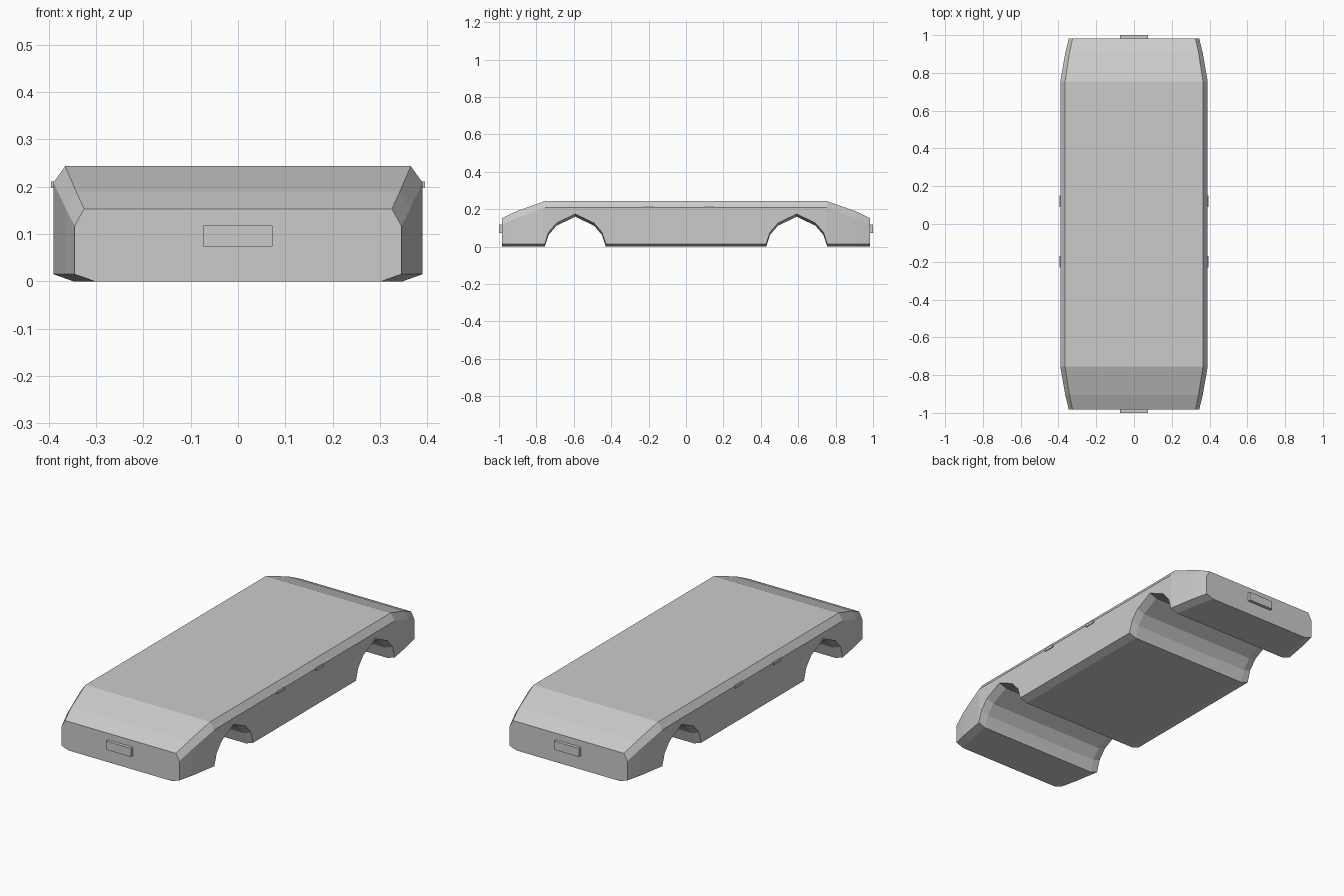
import bpy, bmesh

cube = bpy.data.objects.get("Cube")
if cube:
    bpy.data.objects.remove(cube, do_unlink=True)

grey = bpy.data.materials.new("body_grey")
grey.use_nodes = True
COLOUR = (0.6, 0.6, 0.6, 1)
grey.diffuse_color = COLOUR
grey.node_tree.nodes["Principled BSDF"].inputs["Base Color"].default_value = COLOUR


def make_object(name, bm):
    bmesh.ops.recalc_face_normals(bm, faces=bm.faces)
    mesh = bpy.data.meshes.new(name)
    bm.to_mesh(mesh)
    bm.free()
    mesh.materials.append(grey)
    ob = bpy.data.objects.new(name, mesh)
    bpy.context.collection.objects.link(ob)
    return ob


def box(name, low, high):
    bm = bmesh.new()
    bmesh.ops.create_cube(bm, size=1)
    for v in bm.verts:
        v.co = [(a + b) / 2 + c * (b - a) for a, b, c in zip(low, high, v.co)]
    return make_object(name, bm)


# Stations along one half: y, underside height, half width, shoulder height, roof half width, roof height
AXLE = 0.592
FULL = (0.39, 0.208, 0.365, 0.243)
arch = [(-0.163, 0), (-0.143, 0.062), (-0.1, 0.112), (0, 0.16),
        (0.1, 0.112), (0.143, 0.062), (0.163, 0)]
half = [(AXLE + dy, z) + FULL for dy, z in arch]
half += [(0.905, 0, 0.364, 0.154, 0.342, 0.19),
         (0.983, 0, 0.345, 0.117, 0.325, 0.153)]
stations = [(-s[0],) + s[1:] for s in reversed(half)] + half

# Shell lofted through the stations, with sill and shoulder chamfers
bm = bmesh.new()
rings = []
for y, z, w, shoulder, roof_w, roof in stations:
    side = [(w - 0.042, z), (w, z + 0.015), (w, shoulder), (roof_w, roof)]
    outline = side + [(-x, h) for x, h in reversed(side)]
    rings.append([bm.verts.new((x, y, h)) for x, h in outline])
for a, b in zip(rings, rings[1:]):
    for i in range(len(a)):
        j = (i + 1) % len(a)
        bm.faces.new((a[i], a[j], b[j], b[i]))
bm.faces.new(rings[0])
bm.faces.new(rings[-1])
make_object("car_body", bm)

# Number plates at both ends
for name, s in (("front_plate", -1), ("rear_plate", 1)):
    ys = sorted((s * 0.98, s * 1.0))
    box(name, (-0.073, ys[0], 0.073), (0.073, ys[1], 0.118))

# Door handles
for side, s in (("left", 1), ("right", -1)):
    for place, y in (("front", -0.2), ("rear", 0.12)):
        xs = sorted((s * 0.38, s * 0.395))
        box(f"{side}_{place}_handle", (xs[0], y - 0.03, 0.197), (xs[1], y + 0.03, 0.211))
